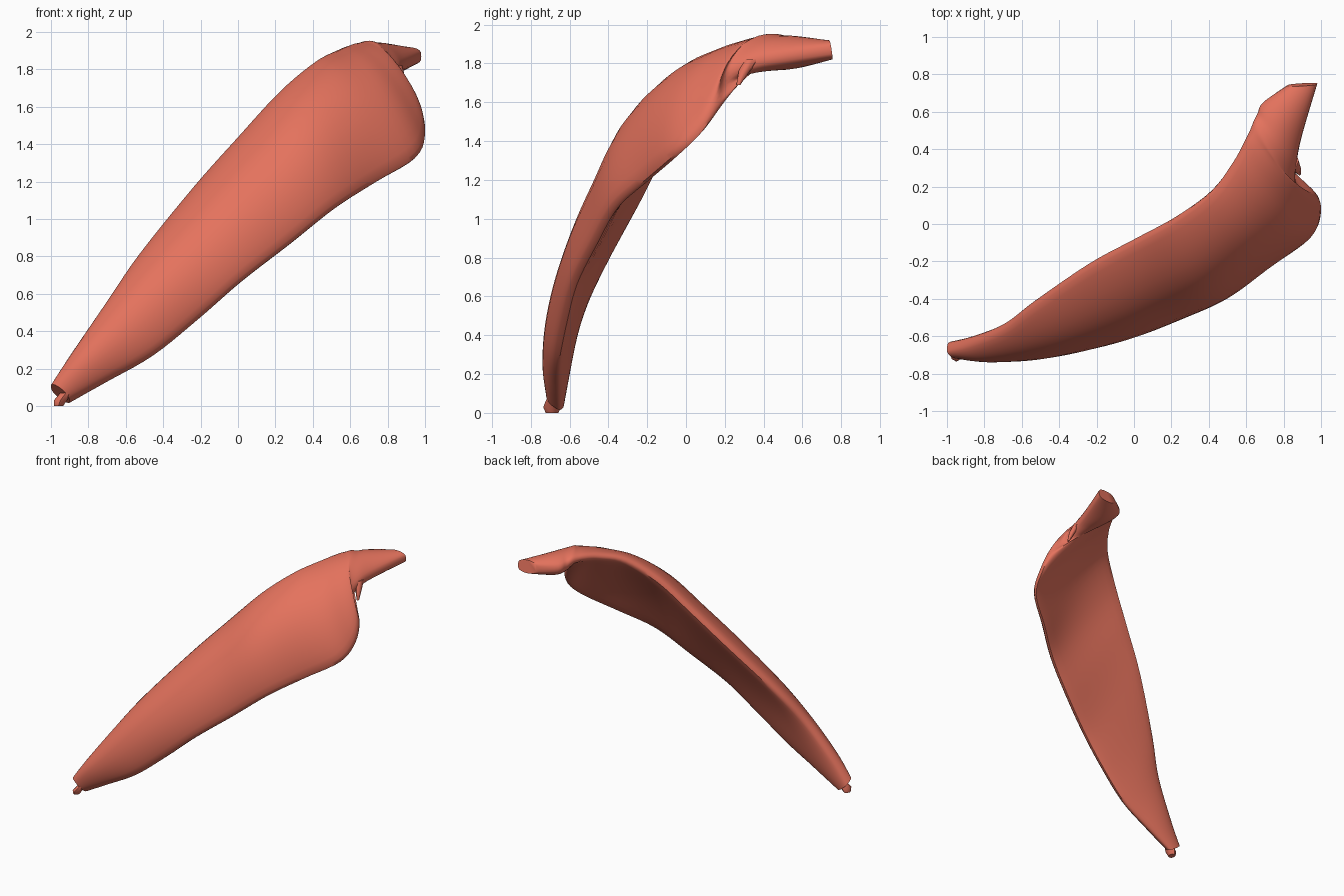
import bpy, bmesh, math
from mathutils import Vector

if "Cube" in bpy.data.objects:
    bpy.data.objects.remove(bpy.data.objects["Cube"])

# Stations along the muscle: upper edge xyz, lower edge xyz, front and back bulge
STATIONS = [
    (-1.00, -0.66, 0.10, -0.90, -0.68, 0.03, 0.06, 0.05),
    (-0.89, -0.63, 0.27, -0.70, -0.68, 0.14, 0.10, 0.06),
    (-0.70, -0.55, 0.55, -0.45, -0.67, 0.28, 0.13, 0.05),
    (-0.53, -0.42, 0.80, -0.20, -0.63, 0.48, 0.16, 0.03),
    (-0.24, -0.22, 1.16, 0.02, -0.58, 0.67, 0.18, 0.02),
    (0.00, -0.09, 1.43, 0.28, -0.48, 0.87, 0.19, 0.02),
    (0.22, 0.03, 1.67, 0.52, -0.37, 1.06, 0.20, 0.01),
    (0.41, 0.17, 1.83, 0.74, -0.21, 1.20, 0.20, -0.01),
    (0.53, 0.33, 1.89, 0.95, -0.06, 1.33, 0.19, -0.02),
    (0.59, 0.44, 1.91, 1.00, 0.07, 1.46, 0.17, -0.01),
    (0.62, 0.50, 1.91, 0.97, 0.16, 1.61, 0.14, 0.01),
    (0.64, 0.55, 1.90, 0.87, 0.21, 1.73, 0.12, 0.04),
    (0.66, 0.59, 1.88, 0.87, 0.33, 1.80, 0.10, 0.07),
    (0.69, 0.65, 1.87, 0.90, 0.48, 1.83, 0.09, 0.075),
    (0.82, 0.74, 1.87, 0.98, 0.75, 1.87, 0.05, 0.05),
]
STEPS, SIDE = 5, 14


def catmull(p0, p1, p2, p3, t):
    return [0.5 * (2 * b + (c - a) * t + (2 * a - 5 * b + 4 * c - d) * t * t
                   + (3 * b - a - 3 * c + d) * t ** 3)
            for a, b, c, d in zip(p0, p1, p2, p3)]


def section(s, k):
    """Closed section with a domed front; k is the station number along the muscle."""
    up, low, front, back = Vector(s[:3]), Vector(s[3:6]), s[6], s[7]
    turn = min(max((k - 7) / 4.5, 0), 1)
    out = Vector((-0.08, -0.81, 0.57)).lerp(Vector((0, -0.15, 0.98)), turn).normalized()
    ring = []
    for i in range(2 * SIDE):
        a = math.pi * i / SIDE
        t = (1 - math.cos(a)) / 2
        q = 4 * t * (1 - t)
        edge = 0.05 * abs(math.sin(a)) ** 0.6 if i % SIDE else 0
        if i <= SIDE:
            offset = (front - 0.05) * q + edge
        else:
            offset = (0.05 - back) * q - edge
        ring.append(up.lerp(low, t) + out * offset)
    return ring


def loft(name, rings, mat):
    bm = bmesh.new()
    rows = [[bm.verts.new(p) for p in r] for r in rings]
    n = len(rows[0])
    for a, b in zip(rows, rows[1:]):
        for i in range(n):
            j = (i + 1) % n
            bm.faces.new((a[i], a[j], b[j], b[i]))
    bm.faces.new(rows[0])
    bm.faces.new(rows[-1])
    bmesh.ops.recalc_face_normals(bm, faces=bm.faces[:])
    me = bpy.data.meshes.new(name)
    bm.to_mesh(me)
    bm.free()
    ob = bpy.data.objects.new(name, me)
    bpy.context.collection.objects.link(ob)
    me.materials.append(mat)
    bpy.ops.object.select_all(action='DESELECT')
    ob.select_set(True)
    bpy.context.view_layer.objects.active = ob
    bpy.ops.object.shade_smooth_by_angle(angle=math.radians(50))


def strand(name, points, mat):
    """Tapered strand through (x, y, z, radius) points."""
    rings = []
    for x, y, z, r in points:
        rings.append([Vector((x + r * math.cos(a), y + 1.3 * r * math.sin(a), z))
                      for a in (math.tau * i / 8 for i in range(8))])
    loft(name, rings, mat)


red = bpy.data.materials.new("muscle_red")
red.diffuse_color = (0.78, 0.17, 0.11, 1)
red.use_nodes = True
red.node_tree.nodes["Principled BSDF"].inputs["Base Color"].default_value = red.diffuse_color

# Muscle sheet with the attachment tongue at its top
rings = []
last = len(STATIONS) - 1
for k in range(last):
    pts = [STATIONS[min(max(k + d, 0), last)] for d in (-1, 0, 1, 2)]
    for j in range(STEPS):
        rings.append(section(catmull(*pts, j / STEPS), k + j / STEPS))
rings.append(section(STATIONS[-1], last))
loft("muscle_sheet", rings, red)

# Torn strand in the notch and the tendon nub at the low end
strand("notch_strand", [(0.85, 0.34, 1.82, 0.03), (0.87, 0.30, 1.76, 0.022),
                        (0.885, 0.27, 1.69, 0.008)], red)
strand("tendon_nub", [(-0.92, -0.68, 0.07, 0.03), (-0.95, -0.69, 0.03, 0.035),
                      (-0.96, -0.69, 0.0, 0.025)], red)
